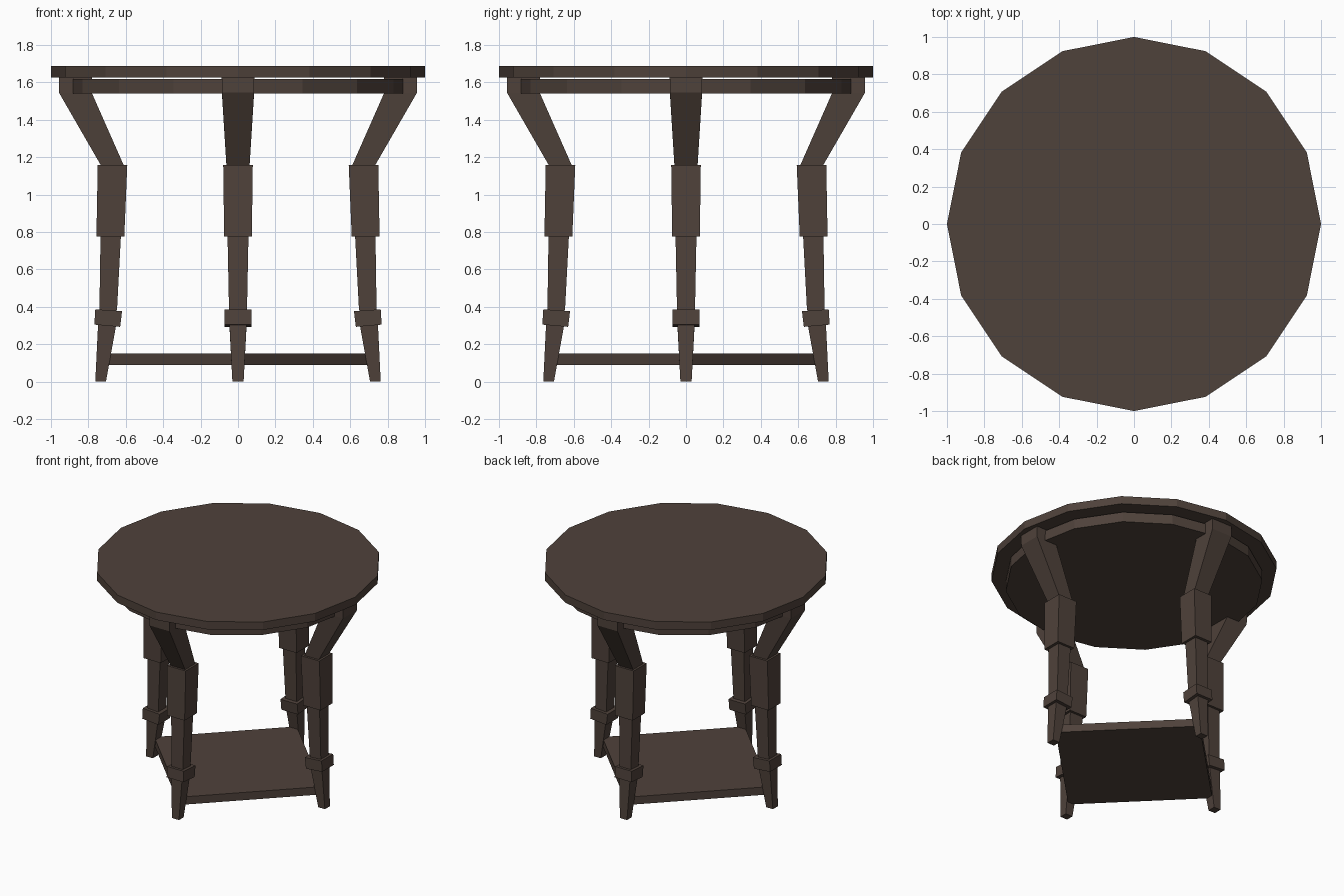
import bpy, bmesh, math
from mathutils import Matrix

if "Cube" in bpy.data.objects:
    bpy.data.objects.remove(bpy.data.objects["Cube"])

wood = bpy.data.materials.new("dark brown wood")
wood.diffuse_color = (0.078, 0.054, 0.043, 1)
wood.use_nodes = True
wood.node_tree.nodes["Principled BSDF"].inputs["Base Color"].default_value = wood.diffuse_color


def finish(bm, name):
    bmesh.ops.recalc_face_normals(bm, faces=bm.faces)
    me = bpy.data.meshes.new(name)
    bm.to_mesh(me)
    bm.free()
    me.materials.append(wood)
    ob = bpy.data.objects.new(name, me)
    bpy.context.collection.objects.link(ob)
    return ob


def prism(name, sides, radius, z0, z1):
    # upright prism with a corner on the +x axis
    bm = bmesh.new()
    rings = []
    for z in (z0, z1):
        rings.append([bm.verts.new((radius * math.cos(2 * math.pi * i / sides),
                                    radius * math.sin(2 * math.pi * i / sides), z))
                      for i in range(sides)])
    bm.faces.new(rings[0])
    bm.faces.new(rings[1])
    for i in range(sides):
        j = (i + 1) % sides
        bm.faces.new((rings[0][i], rings[0][j], rings[1][j], rings[1][i]))
    return finish(bm, name)


def loft(bm, sections):
    # section: inner radius, inner z, outer radius, outer z, half width
    prev = None
    for ri, zi, ro, zo, w in sections:
        ring = [bm.verts.new(p) for p in
                ((ri, -w, zi), (ro, -w, zo), (ro, w, zo), (ri, w, zi))]
        if prev is None:
            bm.faces.new(ring)
        else:
            for i in range(4):
                j = (i + 1) % 4
                bm.faces.new((prev[i], prev[j], ring[j], ring[i]))
        prev = ring
    bm.faces.new(prev)


# Table top, apron disc just below it, and diamond shelf
prism("table_top", 16, 1.0, 1.627, 1.688)
prism("apron", 16, 0.90, 1.54, 1.617)
prism("lower_shelf", 4, 0.715, 0.09, 0.15)

# Leg pieces from foot to flared bracket
pieces = [
    [(0.706, 0.0, 0.763, 0.0, 0.030), (0.652, 0.30, 0.748, 0.31, 0.046)],
    [(0.630, 0.293, 0.768, 0.305, 0.071), (0.620, 0.377, 0.763, 0.387, 0.071)],
    [(0.647, 0.38, 0.741, 0.38, 0.048), (0.626, 0.78, 0.735, 0.78, 0.056)],
    [(0.608, 0.777, 0.757, 0.777, 0.074), (0.592, 1.158, 0.750, 1.158, 0.079)],
    [(0.610, 1.155, 0.732, 1.155, 0.062), (0.780, 1.54, 0.957, 1.545, 0.086),
     (0.780, 1.627, 0.957, 1.627, 0.087)],
]
for k, side in enumerate(("right", "back", "left", "front")):
    bm = bmesh.new()
    for sections in pieces:
        loft(bm, sections)
    bm.transform(Matrix.Rotation(k * math.pi / 2, 4, 'Z'))
    finish(bm, side + "_leg")
